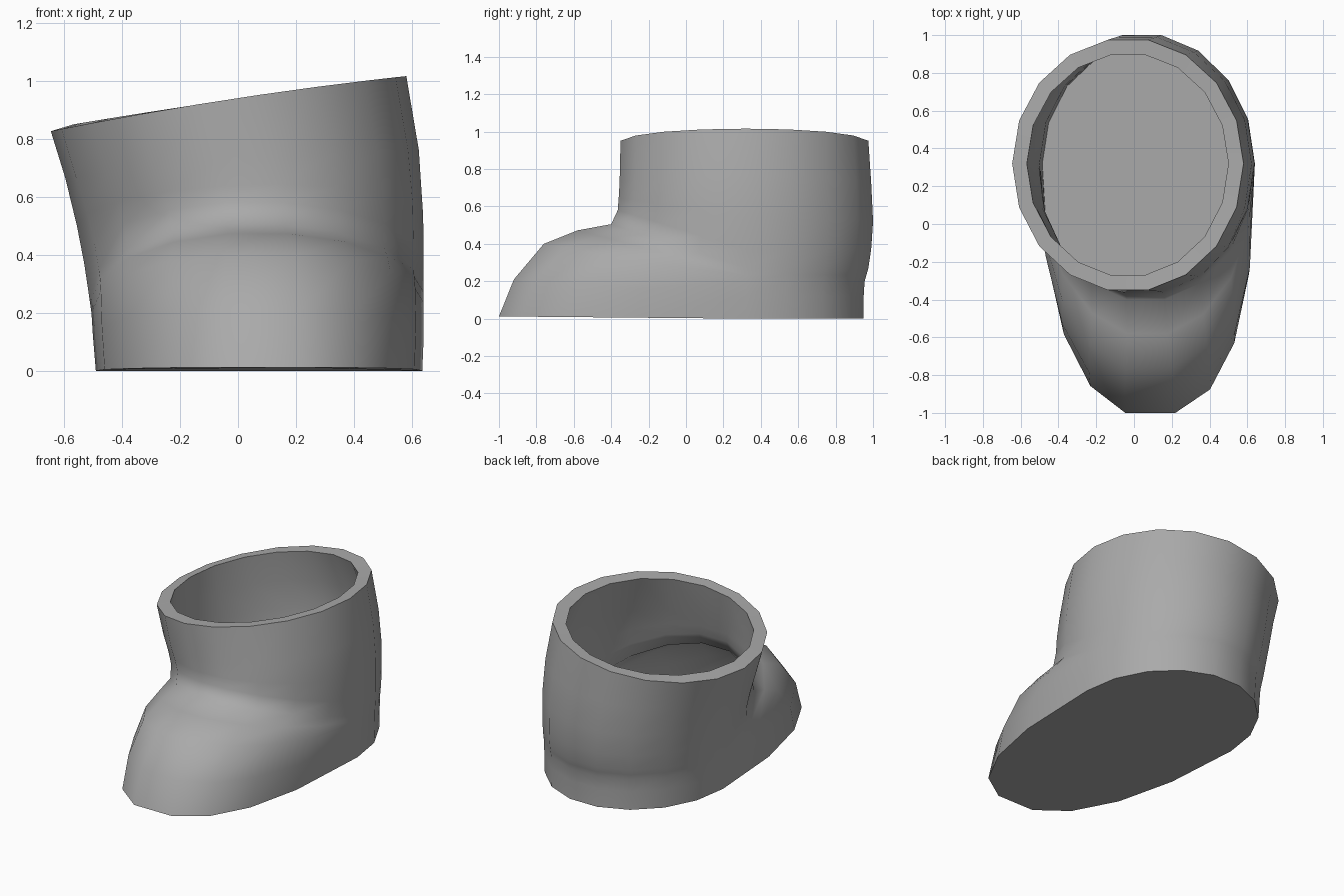
import bpy, bmesh
from math import sin, cos, pi

cube = bpy.data.objects.get("Cube")
if cube:
    bpy.data.objects.remove(cube)

SIDES = 18
MID_Y = 0.32            # widest line of the shaft
PEAK = sin(pi * 4 / 9)  # the front and back vertices sit either side of the axis

# side height, front lift, tilt, right x, left x, front y, back y,
# roundness right, roundness left, wall thickness factor
ROWS = [
    (0.00, 0.012, 0.0, -0.49, 0.635, -1.00, 0.95, 2.25, 2.6, 0.06),   # sole
    (0.12, 0.09, 0.0, -0.50, 0.64, -0.92, 0.95, 2.25, 2.6, 0.06),     # toe wall
    (0.20, 0.20, 0.0, -0.505, 0.64, -0.76, 0.955, 2.15, 2.4, 0.06),   # toe crown
    (0.235, 0.237, 0.0, -0.51, 0.64, -0.58, 0.965, 2.0, 2.15, 0.06),  # instep
    (0.27, 0.235, 0.0, -0.515, 0.64, -0.40, 0.975, 2.0, 2.0, 0.08),   # crease
    (0.37, 0.21, 0.0, -0.53, 0.64, -0.365, 0.99, 2.0, 2.0, 0.12),     # ankle
    (0.52, 0.12, 0.03, -0.555, 0.638, -0.36, 1.0, 2.0, 2.0, 0.25),    # lower shaft
    (0.72, 0.0, 0.08, -0.595, 0.623, -0.355, 0.99, 2.0, 2.0, 0.5),    # shaft
    (0.935, 0.0, 0.155, -0.645, 0.58, -0.35, 0.975, 2.0, 2.0, 1.0),   # rim
]


def ring(bm, z, lift, tilt, x0, x1, front, back, n_right, n_left):
    """One closed cross-section, counter-clockwise from the model's left."""
    cx, rx = (x0 + x1) / 2, (x1 - x0) / 2
    verts = []
    for i in range(SIDES):
        a = 2 * pi * i / SIDES
        c, s = cos(a), sin(a)
        is_front = s < -1e-6
        n = (n_left if c > 0 else n_right) if is_front else 2.0
        u = abs(c) ** (2 / n) * (1 if c > 0 else -1)
        v = (abs(s) / PEAK) ** (2 / n)
        y = MID_Y + v * ((front if is_front else back) - MID_Y)
        rise = lift * v if is_front else 0
        verts.append(bm.verts.new((cx + u * rx, y, z + rise + tilt * rx * (u - 0.15 * u * u))))
    return verts


# Boot skin: sole plus lofted walls
bm = bmesh.new()
rings = [ring(bm, *row[:-1]) for row in ROWS]
bm.faces.new(rings[0][::-1])
for low, high in zip(rings, rings[1:]):
    for i in range(SIDES):
        j = (i + 1) % SIDES
        bm.faces.new((low[i], low[j], high[j], high[i]))
mesh = bpy.data.meshes.new("boot")
bm.to_mesh(mesh)
bm.free()
boot = bpy.data.objects.new("boot", mesh)
bpy.context.collection.objects.link(boot)

# Wall thickness grows from a thin sole to a thick rim
group = boot.vertex_groups.new(name="wall_thickness")
for k, row in enumerate(ROWS):
    group.add(range(k * SIDES, (k + 1) * SIDES), row[-1], 'REPLACE')

# Single grey material
grey = bpy.data.materials.new("grey")
grey.use_nodes = True
colour = (0.4, 0.4, 0.4, 1)
grey.diffuse_color = colour
grey.node_tree.nodes["Principled BSDF"].inputs["Base Color"].default_value = colour
mesh.materials.append(grey)

# Hollow wall, then smooth shading with a sharp rim and sole
bpy.ops.object.select_all(action='DESELECT')
boot.select_set(True)
bpy.context.view_layer.objects.active = boot
wall = boot.modifiers.new("wall", 'SOLIDIFY')
wall.thickness = 0.08
wall.offset = -1
wall.use_even_offset = True
wall.vertex_group = group.name
bpy.ops.object.modifier_apply(modifier=wall.name)
bpy.ops.object.shade_smooth_by_angle(angle=pi / 3)
